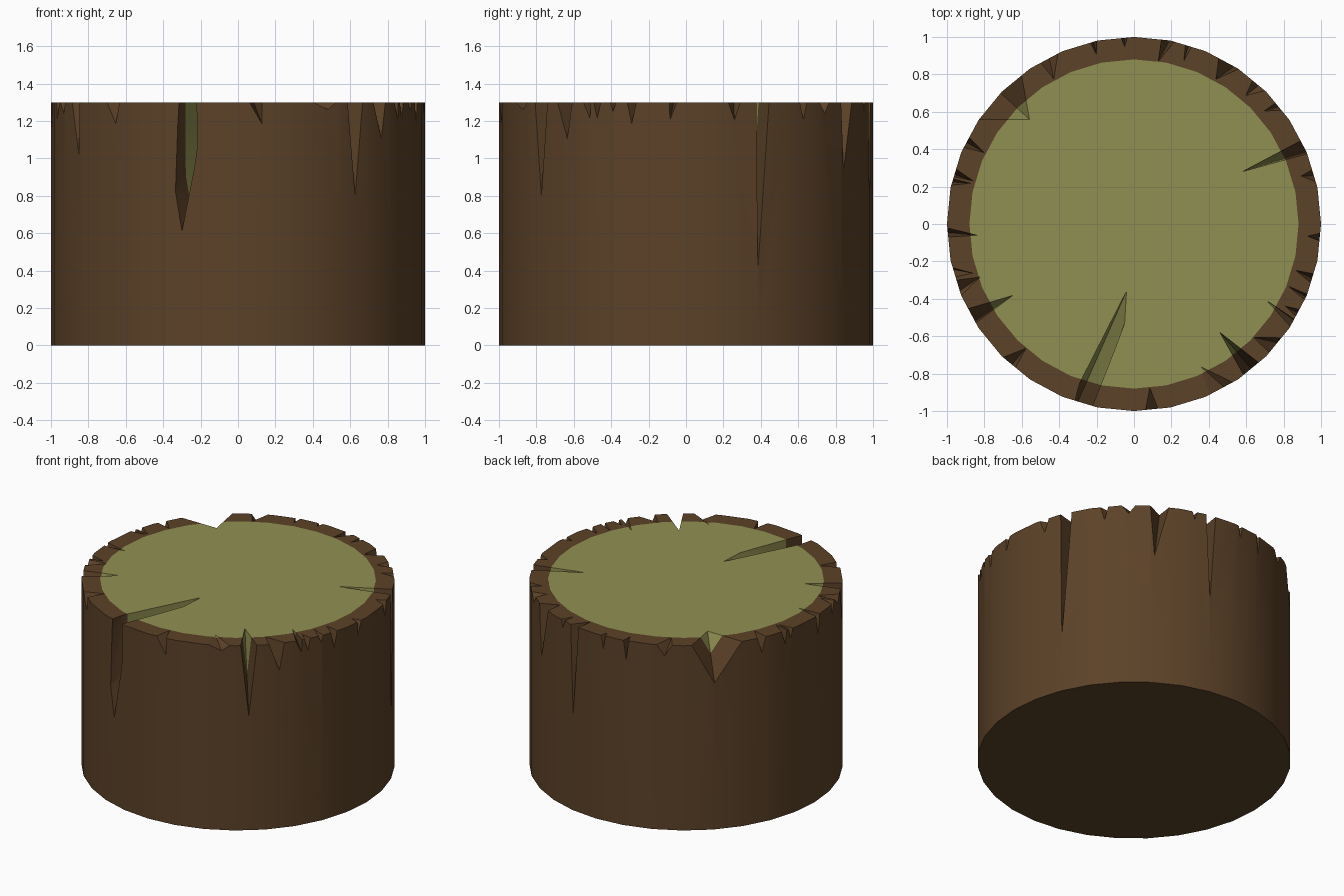
import bpy, bmesh, math
from mathutils import Vector

if "Cube" in bpy.data.objects:
    bpy.data.objects.remove(bpy.data.objects["Cube"])

H, SIDES, R_OUT, R_IN = 1.3, 32, 1.0, 0.88


def polar(r, deg, z=H):
    a = math.radians(deg)
    return Vector((r * math.cos(a), r * math.sin(a), z))


def material(name, rgb):
    m = bpy.data.materials.new(name)
    m.diffuse_color = (*rgb, 1)
    m.use_nodes = True
    m.node_tree.nodes["Principled BSDF"].inputs["Base Color"].default_value = m.diffuse_color
    return m


def make_object(name, bm, *mats):
    bmesh.ops.recalc_face_normals(bm, faces=bm.faces)
    me = bpy.data.meshes.new(name)
    bm.to_mesh(me)
    bm.free()
    for m in mats:
        me.materials.append(m)
    ob = bpy.data.objects.new(name, me)
    bpy.context.collection.objects.link(ob)
    return ob


def hull(bm, points):
    vs = [bm.verts.new(p) for p in points]
    res = bmesh.ops.convex_hull(bm, input=vs)
    junk = set(res["geom_interior"]) | set(res["geom_unused"])
    bmesh.ops.delete(bm, geom=[v for v in junk if isinstance(v, bmesh.types.BMVert)], context='VERTS')


def notch(bm, mid, width, tip_r, tip_skew, depth, bottom_skew):
    """Wedge split: wide at the rim, running down the bark and in along the top."""
    left, right = polar(1, mid - width / 2), polar(1, mid + width / 2)
    tip = polar(tip_r, mid + tip_skew)
    low = polar(1.0, mid + bottom_skew, H - depth)
    centre = (left + right) / 2
    out = (centre - tip).normalized() * 0.2
    up = (centre - low).normalized() * 0.1
    hull(bm, [left, right, tip, low, left + out, right + out, low + out,
              left + up, right + up, tip + up, left + up + out, right + up + out])


bark_mat = material("bark", (0.107, 0.054, 0.021))
wood_mat = material("wood", (0.28, 0.28, 0.084))

# Bark tube
bm = bmesh.new()
rings = [[bm.verts.new(polar(r, 360 * i / SIDES, z)) for i in range(SIDES)]
         for r, z in ((R_OUT, 0), (R_OUT, H), (R_IN, H), (R_IN, 0))]
for k in range(4):
    a, b = rings[k], rings[(k + 1) % 4]
    for i in range(SIDES):
        j = (i + 1) % SIDES
        bm.faces.new((a[i], a[j], b[j], b[i]))
bark = make_object("bark", bm, bark_mat)

# Inner wood
bm = bmesh.new()
low = [bm.verts.new(polar(R_IN, 360 * i / SIDES, 0)) for i in range(SIDES)]
top = [bm.verts.new(polar(R_IN, 360 * i / SIDES, H)) for i in range(SIDES)]
bm.faces.new(low)
bm.faces.new(top)
for i in range(SIDES):
    j = (i + 1) % SIDES
    bm.faces.new((low[i], low[j], top[j], top[i]))
wood = make_object("inner_wood", bm, wood_mat, bark_mat)

# Rim splits: angle, width, tip radius, tip skew, depth, bottom skew
bm = bmesh.new()
large = [
    (136.5, 19, 0.79, -1.5, 0.27, -1), (24.3, 4.4, 0.644, 1.5, 0.9, -1.7),
    (182.6, 2.8, 0.84, 1.5, 0.15, 0), (79.5, 4, 0.88, 2, 0.62, -0.5),
    (59.5, 7, 0.89, 1, 0.37, -2), (209.5, 5, 0.753, 1, 0.29, 2),
    (309, 6, 0.74, -0.6, 0.51, 0), (319.5, 6, 0.88, -3, 0.2, 1),
    (328, 2.5, 0.82, 2, 0.09, 1), (298, 8, 0.84, -3, 0.04, 1),
    (275.5, 4, 0.88, 0, 0.12, 2), (228, 5, 0.88, 1, 0.12, 1),
]
small = [
    (200, 5, 0.87, -1, 0.06, 1), (195, 3, 0.9, 2, 0.09, -1),
    (164, 2.5, 0.89, 1, 0.1, 0.5), (167, 2, 0.9, -1, 0.07, 0),
    (154, 3.5, 0.885, 0.5, 0.11, 0), (117, 6, 0.885, 2, 0.08, 0),
    (102.5, 2, 0.93, 0, 0.14, 0), (93, 2, 0.95, 0, 0.1, 0),
    (73, 2, 0.91, 0, 0.06, 0), (48, 5, 0.91, 1, 0.06, 0),
    (39, 3, 0.92, 2, 0.1, 0), (15, 4, 0.93, 1, 0.1, 0),
    (356, 2.5, 0.93, 0, 0.1, -1), (343, 3, 0.9, 1, 0.12, 0),
    (337, 2, 0.89, 1, 0.05, 0), (331.5, 2.5, 0.92, 0, 0.09, 0),
]
for spec in large + small:
    notch(bm, *spec)

# Big jagged front crack
face = [(-0.30, -0.955, H), (-0.25, -0.965, H), (-0.335, -0.94, 0.82),
        (-0.23, -0.97, 0.97), (-0.30, -0.95, 0.61)]
inside = [(-0.28, -0.83, H), (-0.12, -0.55, H), (-0.04, -0.36, H),
          (-0.05, -0.53, H), (-0.18, -0.86, H)]
pts = [Vector(p) for p in face + inside]
out, up = Vector((-0.06, -0.2, 0)), Vector((0, 0, 0.1))
pts += [p + out for p in pts[:5]] + [p + up for p in pts if p.z >= H - 1e-4]
pts += [p + out + up for p in pts[:2]]
hull(bm, pts)
cutter = make_object("split_cutter", bm)
cutter.hide_render = True

# Cut both parts, then drop the hidden wall between them
for ob in (bark, wood):
    mod = ob.modifiers.new("splits", 'BOOLEAN')
    mod.operation, mod.solver, mod.object, mod.use_self = 'DIFFERENCE', 'EXACT', cutter, True
dg = bpy.context.evaluated_depsgraph_get()
results = [(ob, bpy.data.meshes.new_from_object(ob.evaluated_get(dg))) for ob in (bark, wood)]
wall = R_IN * math.cos(math.pi / SIDES)
for ob, me in results:
    ob.modifiers.clear()
    bm = bmesh.new()
    bm.from_mesh(me)
    hidden = [f for f in bm.faces if abs(f.normal.z) < 1e-3
              and abs(abs(f.calc_center_median().dot(f.normal)) - wall) < 5e-4]
    bmesh.ops.delete(bm, geom=hidden, context='FACES')
    for f in bm.faces:
        f.material_index = 1 if ob is wood and f.normal.z < -0.99 and f.calc_center_median().z < 0.01 else 0
    bm.to_mesh(me)
    bm.free()
    ob.data = me
bpy.data.objects.remove(cutter)

bpy.ops.object.select_all(action='DESELECT')
for ob in (bark, wood):
    ob.select_set(True)
bpy.context.view_layer.objects.active = bark
bpy.ops.object.shade_smooth_by_angle(angle=math.radians(20))
